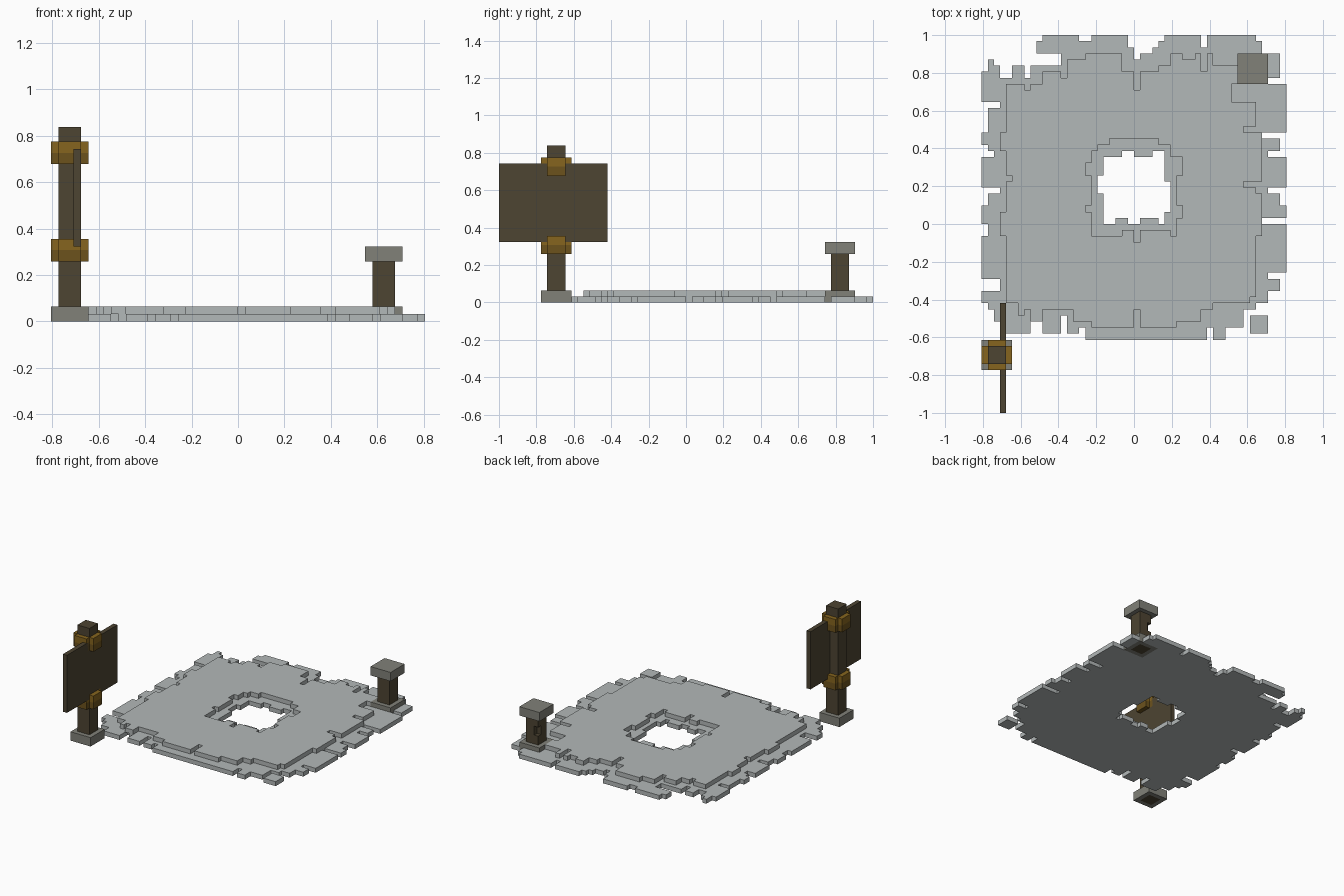
import bpy
import bmesh

if "Cube" in bpy.data.objects:
    bpy.data.objects.remove(bpy.data.objects["Cube"], do_unlink=True)

UNIT = 1 / 31  # size of one building cell


def material(name, red, green, blue):
    mat = bpy.data.materials.new(name)
    mat.use_nodes = True
    mat.diffuse_color = (red, green, blue, 1)
    mat.node_tree.nodes["Principled BSDF"].inputs["Base Color"].default_value = (red, green, blue, 1)
    return mat


paving = material("pale grey paving", .45, .48, .48)
stone = material("warm grey stone", .22, .22, .19)
timber = material("dark timber", .075, .058, .032)
gold = material("gold band", .24, .13, .013)
dark_gold = material("dark gold band", .15, .085, .012)


def block(x_start, x_end, y_start, y_end):
    """Set of grid cells filling a rectangle."""
    return {(x, y) for x in range(x_start, x_end) for y in range(y_start, y_end)}


def slab(name, cells, bottom, top, mat):
    """Extrude a set of grid cells into a flat-topped solid."""
    bm = bmesh.new()
    corners = {}

    def corner(x, y):
        if (x, y) not in corners:
            corners[x, y] = bm.verts.new((x * UNIT, y * UNIT, bottom * UNIT))
        return corners[x, y]

    for x, y in sorted(cells):
        bm.faces.new([corner(x, y), corner(x, y + 1), corner(x + 1, y + 1), corner(x + 1, y)])
    raised = bmesh.ops.extrude_face_region(bm, geom=list(bm.faces), use_keep_orig=True)["geom"]
    for item in raised:
        if isinstance(item, bmesh.types.BMVert):
            item.co.z = top * UNIT
    bmesh.ops.recalc_face_normals(bm, faces=list(bm.faces))
    bmesh.ops.dissolve_limit(bm, angle_limit=.01, verts=list(bm.verts), edges=list(bm.edges))
    mesh = bpy.data.meshes.new(name)
    bm.to_mesh(mesh)
    bm.free()
    mesh.materials.append(mat)
    obj = bpy.data.objects.new(name, mesh)
    bpy.context.collection.objects.link(obj)
    return obj


def step(profile, position):
    """Value of a stepped edge: pairs of (run end, edge value)."""
    for end, value in profile:
        if position < end:
            return value
    return profile[-1][1]


def ragged(left, right, front, back):
    """Cells enclosed by four stepped edges."""
    return {(x, y) for x, y in block(-25, 25, -19, 31)
            if step(left, y) <= x < step(right, y) and step(front, x) <= y < step(back, x)}


# Lower paving layer with its ragged rim and central opening
lower = ragged(
    left=[(-11, -25), (-9, -22), (-2, -25), (0, -24), (3, -25), (5, -24), (6, -22), (11, -25),
          (12, -23), (13, -24), (15, -25), (19, -24), (20, -22), (31, -25)],
    right=[(-15, 22), (-14, 18), (-13, 20), (-11, 22), (-9, 24), (-8, 22), (0, 25), (1, 21),
           (3, 25), (5, 24), (6, 22), (11, 25), (12, 22), (14, 24), (15, 21), (23, 25),
           (24, 22), (28, 24), (31, 22)],
    front=[(-24, -13), (-23, -14), (-21, -16), (-17, -18), (-16, -15), (-15, -16), (-12, -18),
           (-11, -15), (-9, -18), (-8, -17), (12, -19), (13, -17), (15, -19), (18, -17),
           (19, -14), (22, -18), (25, -13)],
    back=[(-24, 25), (-23, 27), (-22, 26), (-20, 24), (-18, 26), (-17, 24), (-16, 26),
          (-15, 30), (-9, 31), (-7, 30), (-1, 31), (0, 29), (1, 27), (3, 28), (4, 29),
          (5, 30), (11, 31), (12, 29), (20, 31), (21, 30), (24, 28), (25, 23)])
lower_opening = ragged(
    left=[(5, -5), (8, -6), (12, -5)],
    right=[(3, 6), (7, 6), (12, 5)],
    front=[(-3, 0), (-1, 1), (1, 0), (4, 1), (5, 0), (6, 2)],
    back=[(-5, 8), (-2, 11), (0, 12), (3, 11), (5, 12), (6, 7)])
stub_base = block(17, 22, 23, 28)
lower -= lower_opening | block(-16, -12, 26, 28) | stub_base
slab("lower_paving", lower, 0, 1, paving)

# Upper paving layer
upper = ragged(
    left=[(-2, -21), (2, -22), (7, -21), (8, -20), (12, -21), (15, -22), (31, -21)],
    right=[(-12, 19), (-11, 20), (-2, 20), (5, 21), (6, 20), (7, 18), (15, 21), (16, 18),
           (20, 20), (23, 16), (31, 17)],
    front=[(-19, -13), (-18, -15), (-17, -14), (-15, -16), (-10, -14), (-7, -16), (0, -17),
           (1, -14), (7, -17), (11, -16), (13, -14), (19, -13), (21, -12)],
    back=[(-21, 20), (-18, 23), (-17, 22), (-15, 23), (-12, 25), (-11, 24), (-8, 27), (-2, 28),
          (0, 25), (1, 22), (4, 25), (6, 26), (8, 28), (10, 27), (11, 28), (12, 25),
          (13, 28), (17, 26), (22, 23)])
upper_opening = ragged(
    left=[(2, -7), (3, -8), (8, -7), (10, -8), (14, -7)],
    right=[(0, 7), (3, 8), (8, 7), (11, 8), (14, 7)],
    front=[(-2, -2), (0, -1), (1, -3), (6, -1), (7, -2), (8, 1)],
    back=[(-7, 10), (-6, 12), (-4, 13), (4, 14), (6, 13), (8, 11)])
slab("upper_paving", upper - upper_opening, 1, 2, paving)

# Sign post with its foot, board and cross-shaped bands
pole = block(-24, -21, -23, -20)
foot = block(-25, -20, -24, -19)
slab("sign_foot", foot - pole, 0, 2, stone)
slab("sign_pole", pole, 0, 26, timber)
slab("sign_board", block(-22, -21, -31, -13), 10, 23, timber)
band = (block(-25, -20, -23, -20) | block(-24, -21, -24, -19)) - pole
for label, base in (("lower", 8), ("upper", 21)):
    slab(label + "_band_bottom", band, base, base + 1.5, dark_gold)
    slab(label + "_band_top", band, base + 1.5, base + 3, gold)

# Broken stub post with a chipped edge and a stone cap
stub = block(18, 21, 24, 27)
slab("stub_foot", stub_base - stub, 0, 2, stone)
slab("stub_post_lower", stub, 0, 4, timber)
slab("stub_post_chipped", stub - {(18, 26)}, 4, 6, timber)
slab("stub_post_upper", stub, 6, 8, timber)
slab("stub_cap", stub_base, 8, 10, stone)
